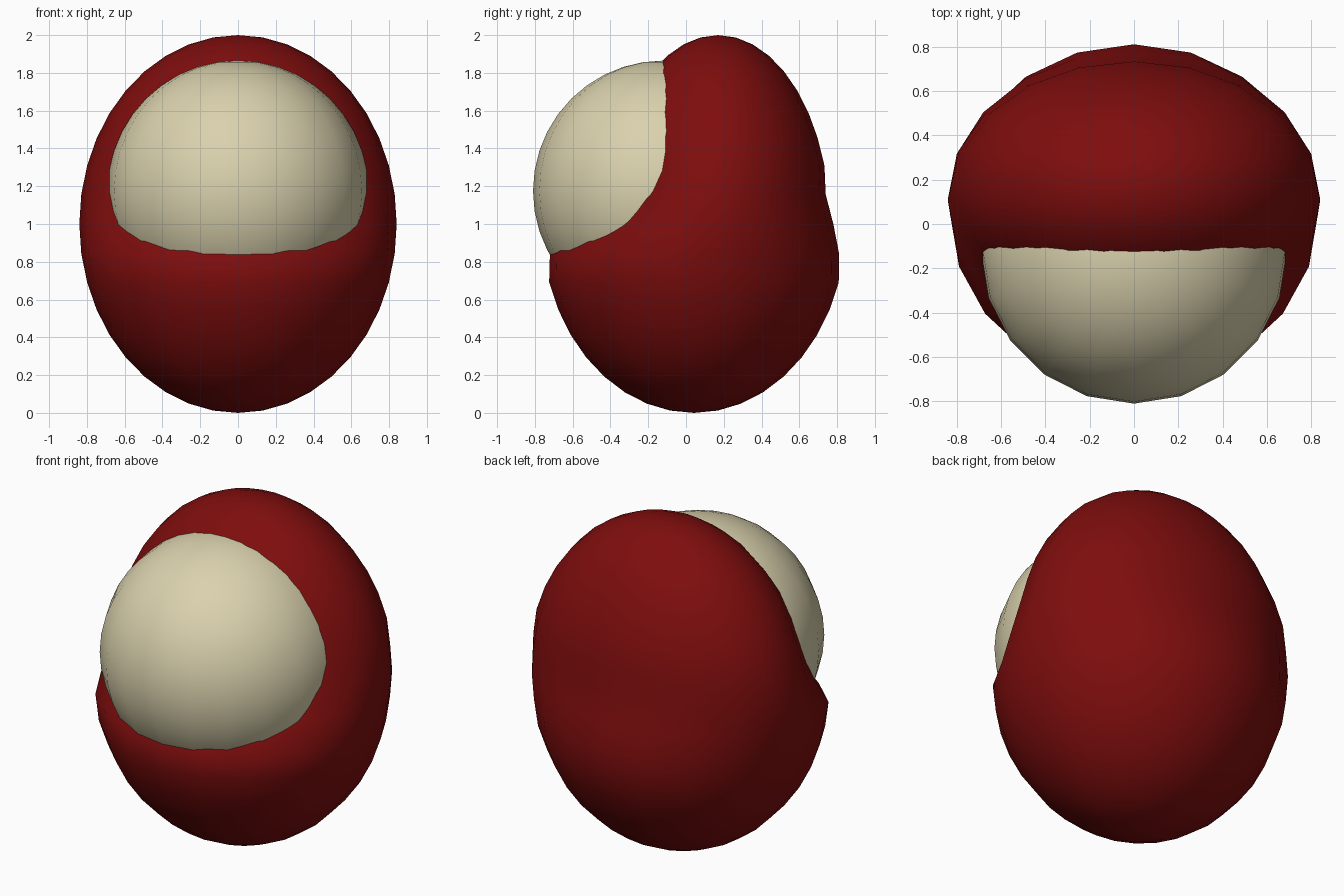
import bpy, bmesh
from math import sin, cos, radians

if "Cube" in bpy.data.objects:
    bpy.data.objects.remove(bpy.data.objects["Cube"])


def material(name, color):
    m = bpy.data.materials.new(name)
    m.diffuse_color = (*color, 1)
    m.use_nodes = True
    m.node_tree.nodes["Principled BSDF"].inputs["Base Color"].default_value = m.diffuse_color
    return m


def uv_ball(name, mat):
    """Smooth unit UV sphere, 20 segments by 20 rings."""
    me = bpy.data.meshes.new(name)
    bm = bmesh.new()
    bmesh.ops.create_uvsphere(bm, u_segments=20, v_segments=20, radius=1)
    for f in bm.faces:
        f.smooth = True
    bm.to_mesh(me)
    bm.free()
    me.materials.append(mat)
    ob = bpy.data.objects.new(name, me)
    bpy.context.collection.objects.link(ob)
    return ob


# Hooded body: deep egg below, thinner and set back above
body = uv_ball("hooded_body", material("red", (0.21, 0.004, 0.004)))
for v in body.data.vertices:
    x, y, z = v.co
    if z > 0.05:
        centre, depth = 0.17, 0.592
        if z < 0.2:
            centre, depth = 0.15, 0.597
    elif z > -0.05:
        centre, depth = 0.11, 0.67
    elif z > -0.2:
        centre, depth = 0.045, 0.775
    else:
        centre, depth = 0.042, 0.806
    v.co = (0.84 * x, centre + depth * y, 1 + z)

# Pale face ball set into the hood opening
face = uv_ball("face_ball", material("cream", (0.70, 0.64, 0.42)))
for v in face.data.vertices:
    v.co = v.co * 0.69
face.location = (0, -0.12, 1.175)
